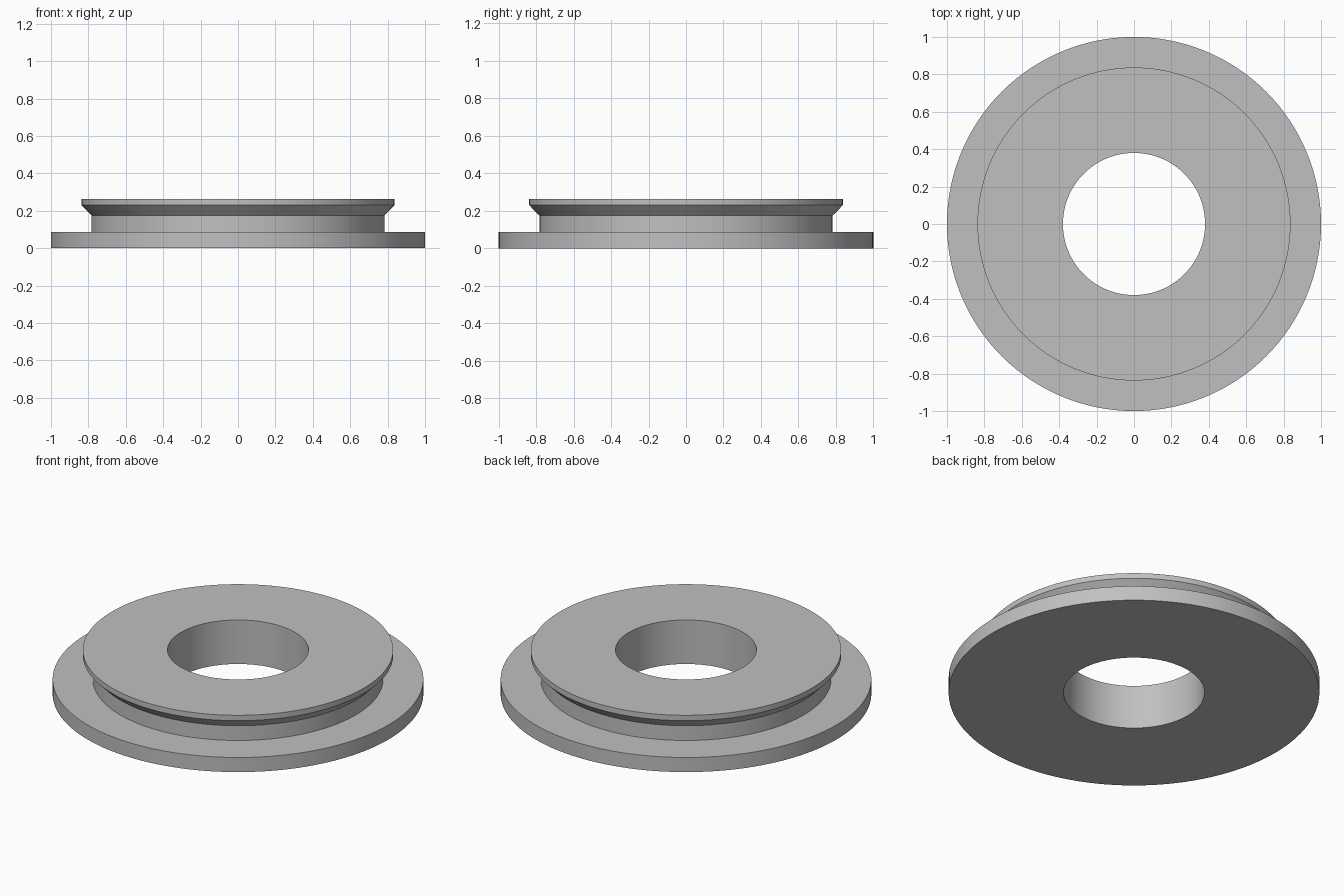
import bpy
import bmesh
import math

cube = bpy.data.objects.get("Cube")
if cube:
    bpy.data.objects.remove(cube, do_unlink=True)

SEGMENTS = 128

# Plain grey finish
grey = bpy.data.materials.new("plain_grey")
grey.use_nodes = True
colour = (0.53, 0.53, 0.53, 1)
grey.diffuse_color = colour
grey.node_tree.nodes["Principled BSDF"].inputs["Base Color"].default_value = colour


def lathe(name, profile, material):
    """Spin a closed (radius, height) profile about z."""
    bm = bmesh.new()
    rings = []
    for i in range(SEGMENTS):
        a = math.tau * i / SEGMENTS
        rings.append([bm.verts.new((r * math.cos(a), r * math.sin(a), z)) for r, z in profile])
    n = len(profile)
    for i, ring in enumerate(rings):
        following = rings[(i + 1) % SEGMENTS]
        for j in range(n):
            k = (j + 1) % n
            bm.faces.new((ring[j], following[j], following[k], ring[k]))
    bmesh.ops.recalc_face_normals(bm, faces=bm.faces)
    mesh = bpy.data.meshes.new(name)
    bm.to_mesh(mesh)
    bm.free()
    mesh.materials.append(material)
    obj = bpy.data.objects.new(name, mesh)
    bpy.context.collection.objects.link(obj)
    return obj


# Flanged ring: base flange, neck, flared underside, top lip, centre bore
ring = lathe("flanged_ring", [
    (0.38, 0), (1, 0), (1, 0.087),
    (0.783, 0.087), (0.783, 0.175),
    (0.837, 0.23), (0.837, 0.262), (0.38, 0.262),
], grey)

bpy.ops.object.select_all(action="DESELECT")
ring.select_set(True)
bpy.context.view_layer.objects.active = ring
bpy.ops.object.shade_smooth_by_angle(angle=math.radians(30))
